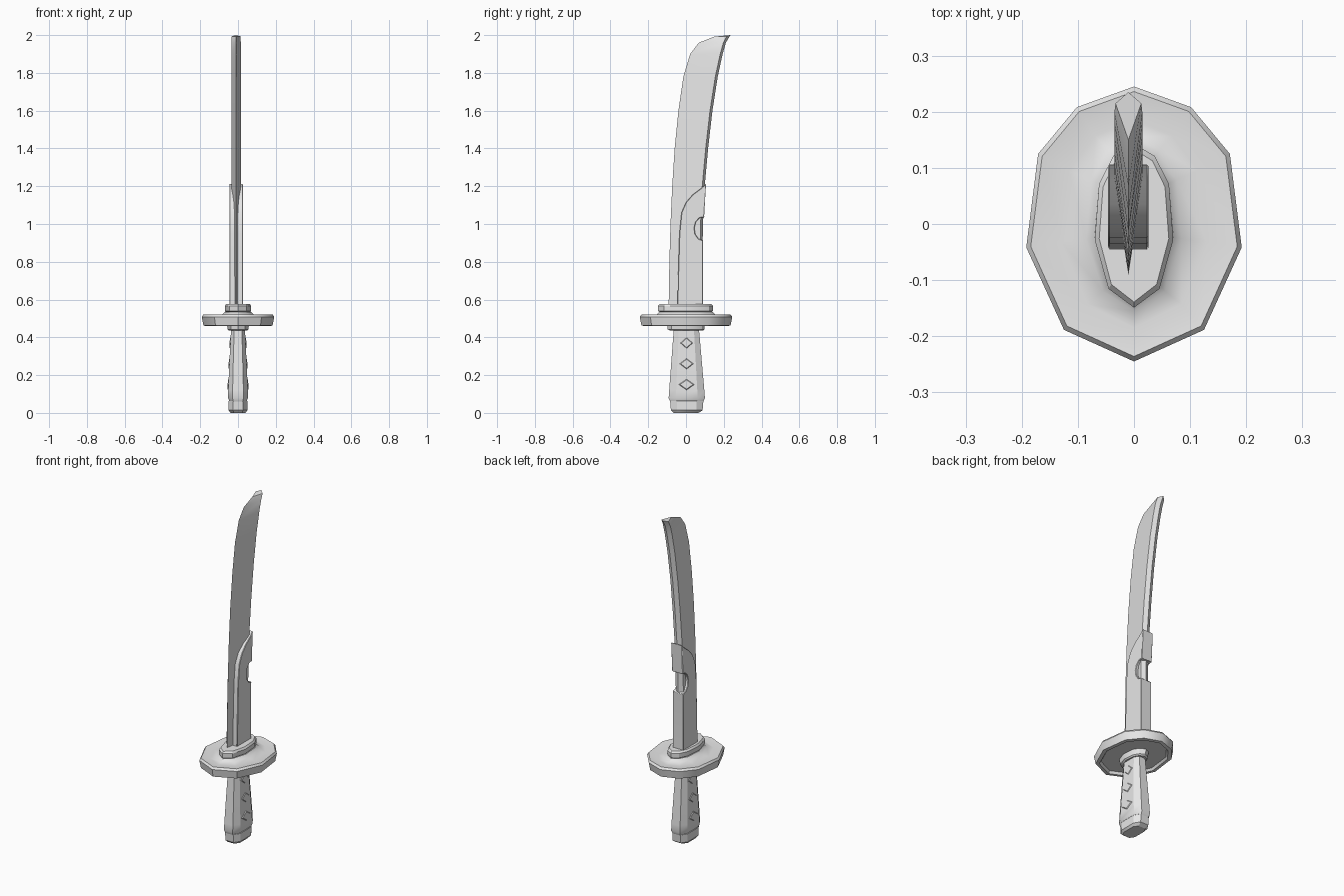
import bpy, bmesh, math

cube = bpy.data.objects.get("Cube")
if cube:
    bpy.data.objects.remove(cube)

grey = bpy.data.materials.new("plain_grey")
grey.use_nodes = True
grey.diffuse_color = (0.8, 0.8, 0.8, 1)
grey.node_tree.nodes["Principled BSDF"].inputs["Base Color"].default_value = (0.8, 0.8, 0.8, 1)


def finish(name, bm, angle=30):
    bmesh.ops.recalc_face_normals(bm, faces=bm.faces[:])
    mesh = bpy.data.meshes.new(name)
    bm.to_mesh(mesh)
    bm.free()
    mesh.materials.append(grey)
    obj = bpy.data.objects.new(name, mesh)
    bpy.context.collection.objects.link(obj)
    bpy.ops.object.select_all(action='DESELECT')
    obj.select_set(True)
    bpy.context.view_layer.objects.active = obj
    bpy.ops.object.shade_smooth_by_angle(angle=math.radians(angle))
    return obj


def loft(name, rings, angle=30):
    """Skin a stack of equal-length point rings and cap both ends."""
    bm = bmesh.new()
    loops = [[bm.verts.new(p) for p in ring] for ring in rings]
    for a, b in zip(loops, loops[1:]):
        for i in range(len(a)):
            j = (i + 1) % len(a)
            bm.faces.new((a[i], a[j], b[j], b[i]))
    bm.faces.new(loops[0])
    bm.faces.new(loops[-1])
    return finish(name, bm, angle)


def rings_from(outline, levels):
    """Scale a unit outline by (half width, half depth, height, y shift)."""
    return [[(x * w, y * d + s, z) for x, y in outline] for w, d, z, s in levels]


# Ten-sided outline shared by the guard and collars
half = [(0, -1), (0.65, -0.77), (1, -0.17), (0.89, 0.51), (0.53, 0.85), (0, 1)]
decagon = half + [(-x, y) for x, y in half[-2:0:-1]]

# Guard: raised rim, shallow dish on top, recess below
loft("guard", rings_from(decagon, [
    (0.10, 0.14, 0.474, 0), (0.155, 0.205, 0.474, 0), (0.163, 0.215, 0.46, 0),
    (0.183, 0.236, 0.462, 0), (0.192, 0.245, 0.508, 0), (0.184, 0.236, 0.52, 0),
    (0.13, 0.185, 0.513, 0), (0.085, 0.155, 0.52, 0), (0.07, 0.14, 0.535, 0)]), 40)

# Collars above and below the guard
loft("upper_collar", rings_from(decagon, [
    (0.058, 0.13, 0.50, 0), (0.06, 0.132, 0.53, 0), (0.07, 0.146, 0.54, -0.003),
    (0.07, 0.146, 0.566, -0.003), (0.062, 0.136, 0.577, -0.003)]))
loft("lower_collar", rings_from(decagon, [
    (0.048, 0.085, 0.435, 0.003), (0.055, 0.098, 0.442, 0), (0.06, 0.10, 0.48, 0)]))

# Handle and pommel
octagon = [(-0.55, -1), (0.55, -1), (1, -0.6), (1, 0.6),
           (0.55, 1), (-0.55, 1), (-1, 0.6), (-1, -0.6)]
loft("handle", rings_from(octagon, [
    (0.045, 0.088, 0.06, 0.004), (0.052, 0.096, 0.078, 0.004),
    (0.052, 0.093, 0.12, 0.004), (0.045, 0.08, 0.28, 0.003),
    (0.037, 0.067, 0.44, 0.002)]))
loft("pommel", rings_from(octagon, [
    (0.040, 0.066, 0.0, 0), (0.049, 0.084, 0.014, 0.004),
    (0.049, 0.088, 0.062, 0.004), (0.044, 0.082, 0.07, 0.004)]))


# Raised diamonds on both sides of the grip
def side_width(z):
    return 0.052 - (z - 0.12) * 0.047


bm = bmesh.new()
for side in (-1, 1):
    for zc in (0.15, 0.26, 0.37):
        grow = 0.8 + 0.2 * (0.37 - zc) / 0.22
        loops = []
        for size, lift in ((1, -0.001), (0.8, 0.004)):
            loops.append([bm.verts.new((side * (side_width(zc + dz * size) + lift),
                                        0.003 + dy * size * grow, zc + dz * size))
                          for dy, dz in ((-0.043, 0), (0, -0.03), (0.043, 0), (0, 0.03))])
        low, top = loops
        for i in range(4):
            j = (i + 1) % 4
            bm.faces.new((low[i], low[j], top[j], top[i]))
        bm.faces.new(top)
        bm.faces.new(low[::-1])
finish("grip_diamonds", bm)

# Curved blade: (height, cutting edge y, back y)
CX = -0.01
stations = [(0.56, -0.092, 0.086), (0.8, -0.088, 0.086), (1.0, -0.082, 0.09),
            (1.2, -0.073, 0.099), (1.4, -0.06, 0.117), (1.6, -0.04, 0.14),
            (1.78, -0.014, 0.168), (1.9, 0.022, 0.194), (1.96, 0.068, 0.211)]
rings = []
for z, edge, back in stations:
    rings.append([(CX, edge, z), (CX + 0.025, back - 0.013, z),
                  (CX, back, z), (CX - 0.025, back - 0.013, z)])
# Slanted last section forms the swept tip
rings.append([(CX, 0.15, 1.992), (CX + 0.023, 0.215, 1.994),
              (CX, 0.235, 2.0), (CX - 0.023, 0.215, 1.994)])
loft("blade", rings, 25)

# Sleeve wrapped around the blade, with a rounded notch in its back
sleeve = [(-0.046, 0.56), (-0.041, 0.75), (-0.035, 0.95), (-0.024, 1.06),
          (0.0, 1.115), (0.035, 1.155), (0.075, 1.185), (0.106, 1.213), (0.096, 1.04)]
for k in range(7):
    a = math.radians(80 + k * 32)
    sleeve.append((0.09 + 0.046 * math.cos(a), 0.975 + 0.062 * math.sin(a)))
sleeve += [(0.091, 0.905), (0.091, 0.56)]
obj = loft("blade_sleeve", [[(CX + x, y, z) for y, z in sleeve] for x in (-0.036, 0.036)], 30)
bevel = obj.modifiers.new("soft_edges", 'BEVEL')
bevel.width = 0.004
bevel.segments = 1
bevel.limit_method = 'ANGLE'
bevel.angle_limit = math.radians(50)
